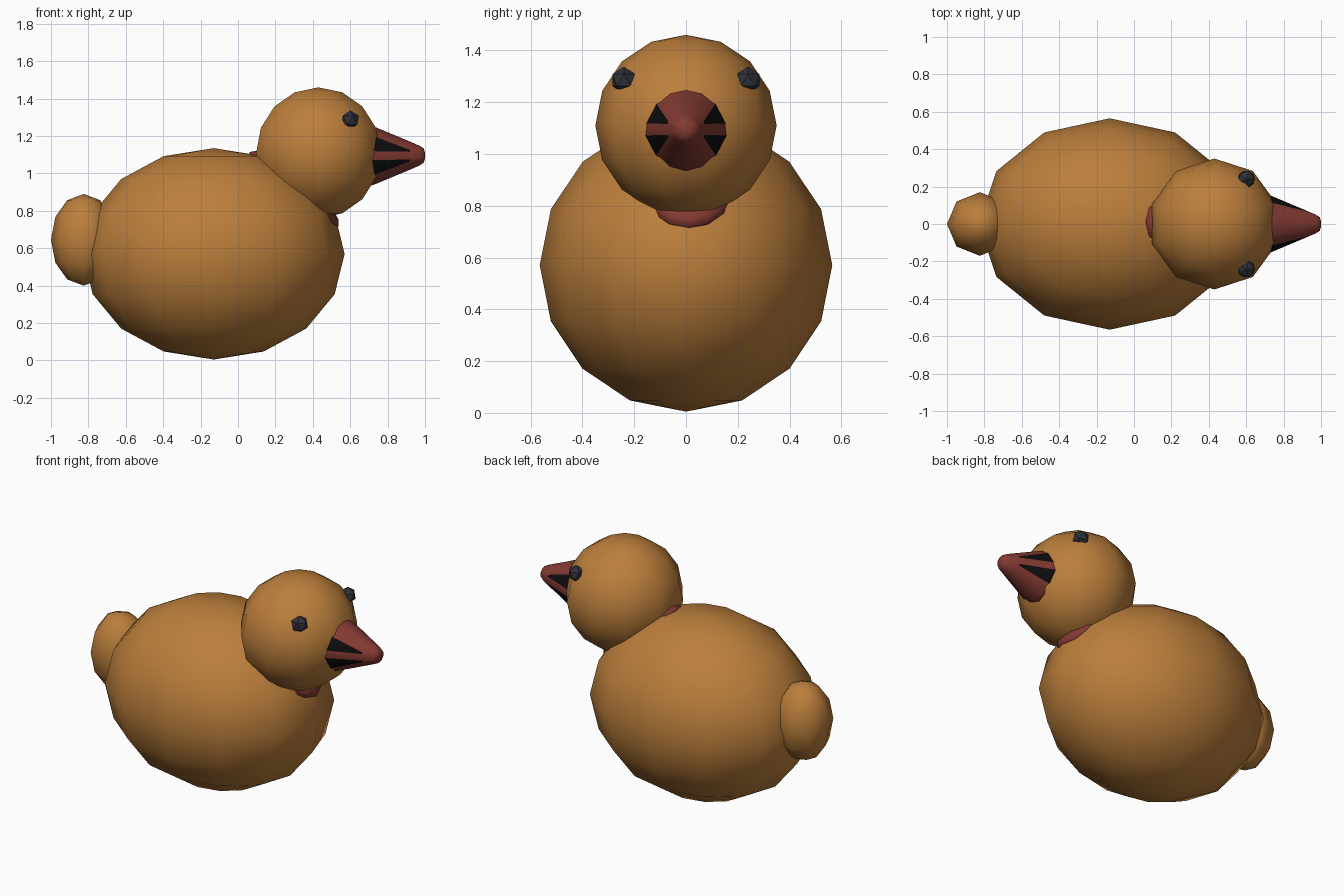
import bpy, bmesh
from math import sin, cos, pi, radians
from mathutils import Matrix, Vector

cube = bpy.data.objects.get("Cube")
if cube:
    bpy.data.objects.remove(cube)


def material(name, colour):
    m = bpy.data.materials.new(name)
    m.use_nodes = True
    m.diffuse_color = (*colour, 1)
    node = next(n for n in m.node_tree.nodes if n.type == 'BSDF_PRINCIPLED')
    node.inputs["Base Color"].default_value = (*colour, 1)
    node.inputs["Roughness"].default_value = 0.8
    return m


ORANGE = material("warm orange", (0.50, 0.21, 0.045))
RED = material("beak red", (0.23, 0.042, 0.032))
BLACK = material("mouth black", (0.004, 0.004, 0.004))
SLATE = material("eye slate", (0.03, 0.032, 0.042))


def finish(name, bm, mats, smooth=True):
    bmesh.ops.recalc_face_normals(bm, faces=bm.faces)
    mesh = bpy.data.meshes.new(name)
    bm.to_mesh(mesh)
    bm.free()
    obj = bpy.data.objects.new(name, mesh)
    bpy.context.collection.objects.link(obj)
    for m in mats:
        mesh.materials.append(m)
    for p in mesh.polygons:
        p.use_smooth = smooth
    return obj


def bridge(bm, rings):
    """Join consecutive closed rings with faces, yielding (face, column, row)."""
    for row, (a, b) in enumerate(zip(rings, rings[1:])):
        n = len(a)
        for i in range(n):
            j = (i + 1) % n
            yield bm.faces.new((a[i], a[j], b[j], b[i])), i, row


def ellipsoid(name, centre, radii, segments, rings, mat, start=0, tilt=0):
    bm = bmesh.new()
    loops = []
    for r in range(1, rings):
        lat = pi * r / rings
        loops.append([bm.verts.new((sin(lat) * cos(start + 2 * pi * s / segments),
                                    sin(lat) * sin(start + 2 * pi * s / segments),
                                    cos(lat))) for s in range(segments)])
    list(bridge(bm, loops))
    for loop, z in ((loops[0], 1), (loops[-1], -1)):
        pole = bm.verts.new((0, 0, z))
        for i in range(segments):
            bm.faces.new((pole, loop[i], loop[(i + 1) % segments]))
    bm.transform(Matrix.Translation(centre) @ Matrix.Rotation(tilt, 4, 'Y')
                 @ Matrix.Diagonal((*radii, 1)))
    return finish(name, bm, [mat])


# Plump body, round head and upright oval tail
ellipsoid("body", (-0.13, 0, 0.57), (0.70, 0.565, 0.565), 12, 8, ORANGE)
ellipsoid("head", (0.43, 0, 1.11), (0.35, 0.35, 0.35), 10, 8, ORANGE, pi / 2)
ellipsoid("tail", (-0.825, 0, 0.645), (0.175, 0.17, 0.245), 8, 6, ORANGE)

# Flat collar hidden in the neck, just showing at the throat and nape
ellipsoid("neck_collar", (0.30, 0.01, 0.915), (0.31, 0.2, 0.075), 16, 8, RED,
          tilt=radians(40))

# Tapered beak with four black wedges along its sides
base = [9, 41, 66, 90]
tip = [16, 24, 57, 90]


def full_circle(quarter):
    half = quarter + [180 - a for a in reversed(quarter[:-1])]
    return half + [360 - a for a in reversed(half)]


bm = bmesh.new()
loops = []
for x, radius, quarter in ((0.68, 0.172, base), (0.74, 0.15, base), (0.92, 0.075, tip),
                           (0.972, 0.052, tip), (0.993, 0.038, tip), (1.0, 0.015, tip)):
    loops.append([bm.verts.new((x, radius * cos(radians(a)), 1.095 + radius * sin(radians(a))))
                  for a in full_circle(quarter)])
for face, column, row in bridge(bm, loops):
    if row < 2 and column in (0, 5, 7, 12):
        face.material_index = 1
for cap in (loops[0], loops[-1]):
    bm.faces.new(cap)
finish("beak", bm, [RED, BLACK])

# Faceted bead eyes
for side, label in ((1, "left"), (-1, "right")):
    bm = bmesh.new()
    bmesh.ops.create_icosphere(bm, subdivisions=1, radius=0.052)
    bm.transform(Matrix.Translation(Vector((0.6, side * 0.24, 1.285))))
    finish(label + "_eye", bm, [SLATE], smooth=False)
